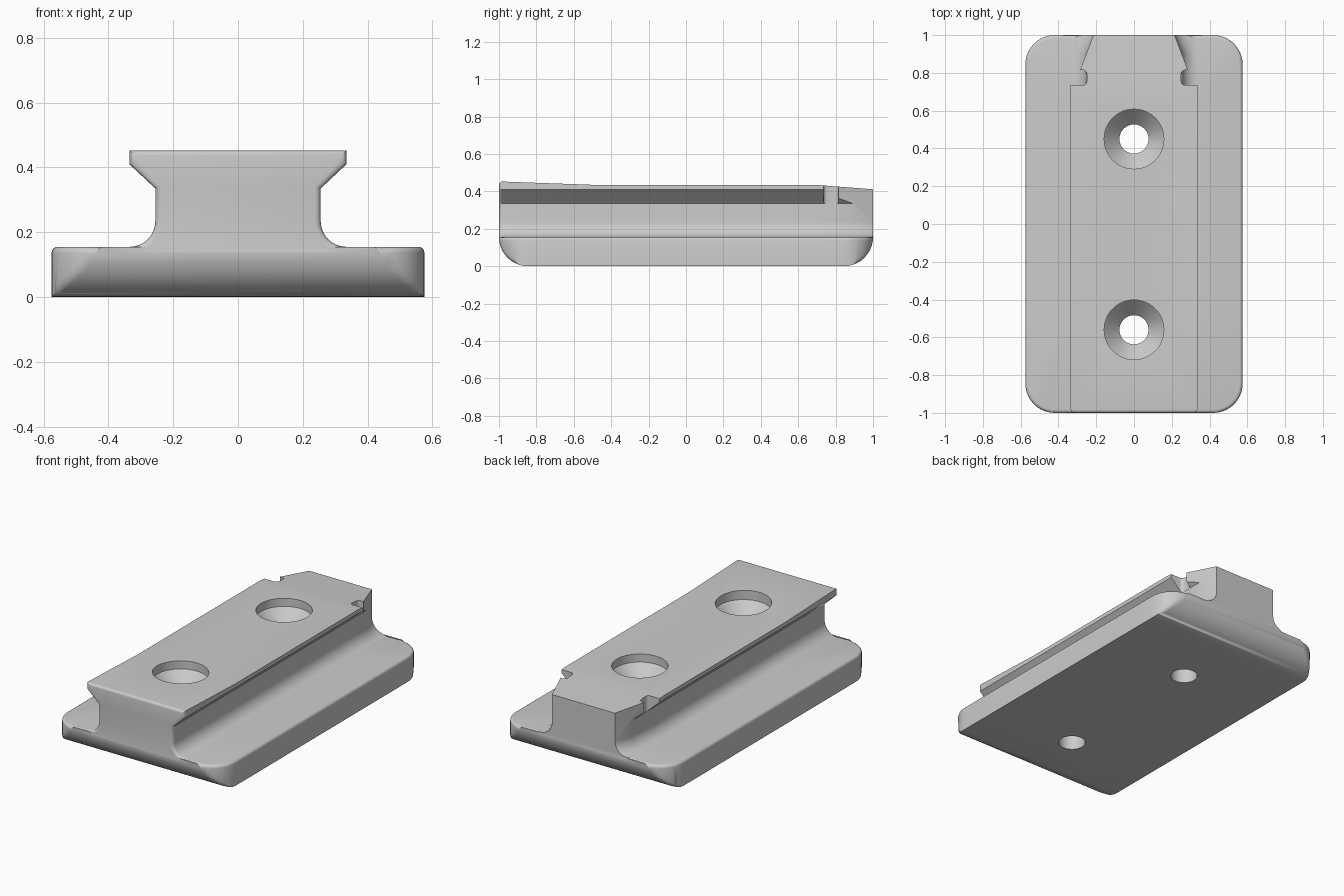
import bpy, bmesh, math

if "Cube" in bpy.data.objects:
    bpy.data.objects.remove(bpy.data.objects["Cube"])

HALF_W, BASE_H, CORNER = 0.575, 0.155, 0.155
STEM, HEAD, FILLET, EDGE = 0.255, 0.335, 0.08, 0.018

gray = bpy.data.materials.new("plain_gray")
gray.use_nodes = True
gray.diffuse_color = (0.6, 0.6, 0.6, 1)
gray.node_tree.nodes["Principled BSDF"].inputs["Base Color"].default_value = (0.6, 0.6, 0.6, 1)


def finish(bm, name):
    bmesh.ops.recalc_face_normals(bm, faces=bm.faces)
    mesh = bpy.data.meshes.new(name)
    bm.to_mesh(mesh)
    bm.free()
    mesh.materials.append(gray)
    ob = bpy.data.objects.new(name, mesh)
    bpy.context.collection.objects.link(ob)
    return ob


def loft(rings):
    """Skin equal-length closed rings and cap both ends."""
    bm = bmesh.new()
    loops = [[bm.verts.new(p) for p in ring] for ring in rings]
    n = len(loops[0])
    for a, b in zip(loops, loops[1:]):
        for i in range(n):
            j = (i + 1) % n
            bm.faces.new((a[i], a[j], b[j], b[i]))
    bm.faces.new(loops[0])
    bm.faces.new(loops[-1])
    bmesh.ops.recalc_face_normals(bm, faces=bm.faces)
    return bm


def round_edges(bm, rule, radius, segments):
    edges = [e for e in bm.edges if rule(*e.verts, e)]
    bmesh.ops.bevel(bm, geom=edges, offset=radius, offset_type='OFFSET',
                    segments=segments, profile=0.5, affect='EDGES')


# Cross-section of base, fillet, stem and flared head
def section(y, top):
    half = [(HALF_W, 0), (HALF_W, BASE_H)]
    for i in range(11):
        a = math.radians(270 - 9 * i)
        half.append((STEM + FILLET + FILLET * math.cos(a),
                     BASE_H + FILLET + FILLET * math.sin(a)))
    half += [(STEM, 0.335), (HEAD, 0.41), (HEAD, top)]
    return [(x, y, z) for x, z in half] + [(-x, y, z) for x, z in reversed(half)]


bm = loft([section(-1, 0.453), section(-0.5, 0.435),
           section(0.69, 0.435), section(1, 0.411)])

# Rounded plan corners
round_edges(bm, lambda a, b, e: all(abs(v.co.x) > HALF_W - 0.001 and abs(v.co.y) > 0.999
                                    for v in (a, b)), CORNER, 10)


def on_outline(v):
    dx = max(abs(v.co.x) - HALF_W + CORNER, 0)
    dy = max(abs(v.co.y) - 1 + CORNER, 0)
    return v.co.z > 0.01 and math.hypot(dx, dy) > CORNER - 0.001


def outer_rim(a, b, e):
    back_top = min(a.co.y, b.co.y) > 0.99 and min(a.co.z, b.co.z) > 0.4
    return on_outline(a) and on_outline(b) and e.calc_face_angle(0) > 0.5 and not back_top


# Soft rim around the base and the ends of the rail
bm.normal_update()
round_edges(bm, outer_rim, EDGE, 4)
body = finish(bm, "mounting_rail")


def prism(points, side, z0, z1):
    return loft([[(side * x, y, z) for x, y in points] for z in (z0, z1)])


cutters = []
for side, label in ((1, "left"), (-1, "right")):
    # Notch behind the head
    bm = prism([(0.25, 0.735), (0.7, 0.735), (0.7, 0.815), (0.25, 0.815)], side, 0.335, 0.6)
    round_edges(bm, lambda a, b, e: abs(a.co.z - b.co.z) > 0.1
                and abs(a.co.x) < 0.26 and abs(b.co.x) < 0.26, 0.02, 4)
    cutters.append(finish(bm, label + "_notch_cutter"))
    # Tapered tail, with the fillet carried along it
    bm = prism([(0.289, 0.805), (0.2072, 1.02), (0.7, 1.02), (0.7, 0.805)], side, BASE_H + 0.002, 0.6)
    round_edges(bm, lambda a, b, e: max(abs(a.co.x), abs(b.co.x)) < 0.3
                and max(a.co.z, b.co.z) < 0.2, FILLET, 10)
    cutters.append(finish(bm, label + "_taper_cutter"))

# Countersunk screw holes
for y, label in ((-0.56, "front"), (0.45, "back")):
    profile = [(0.077, -0.1), (0.077, 0.3), (0.158, 0.385), (0.158, 0.6)]
    rings = [[(r * math.cos(t * math.tau / 48), y + r * math.sin(t * math.tau / 48), z)
              for t in range(48)] for r, z in profile]
    cutters.append(finish(loft(rings), label + "_hole_cutter"))

bpy.ops.object.select_all(action='DESELECT')
bpy.context.view_layer.objects.active = body
body.select_set(True)
for cutter in cutters:
    mod = body.modifiers.new(cutter.name, 'BOOLEAN')
    mod.operation, mod.solver, mod.object = 'DIFFERENCE', 'EXACT', cutter
    bpy.ops.object.modifier_apply(modifier=mod.name)
    bpy.data.objects.remove(cutter)
bpy.ops.object.shade_smooth_by_angle(angle=math.radians(30))
